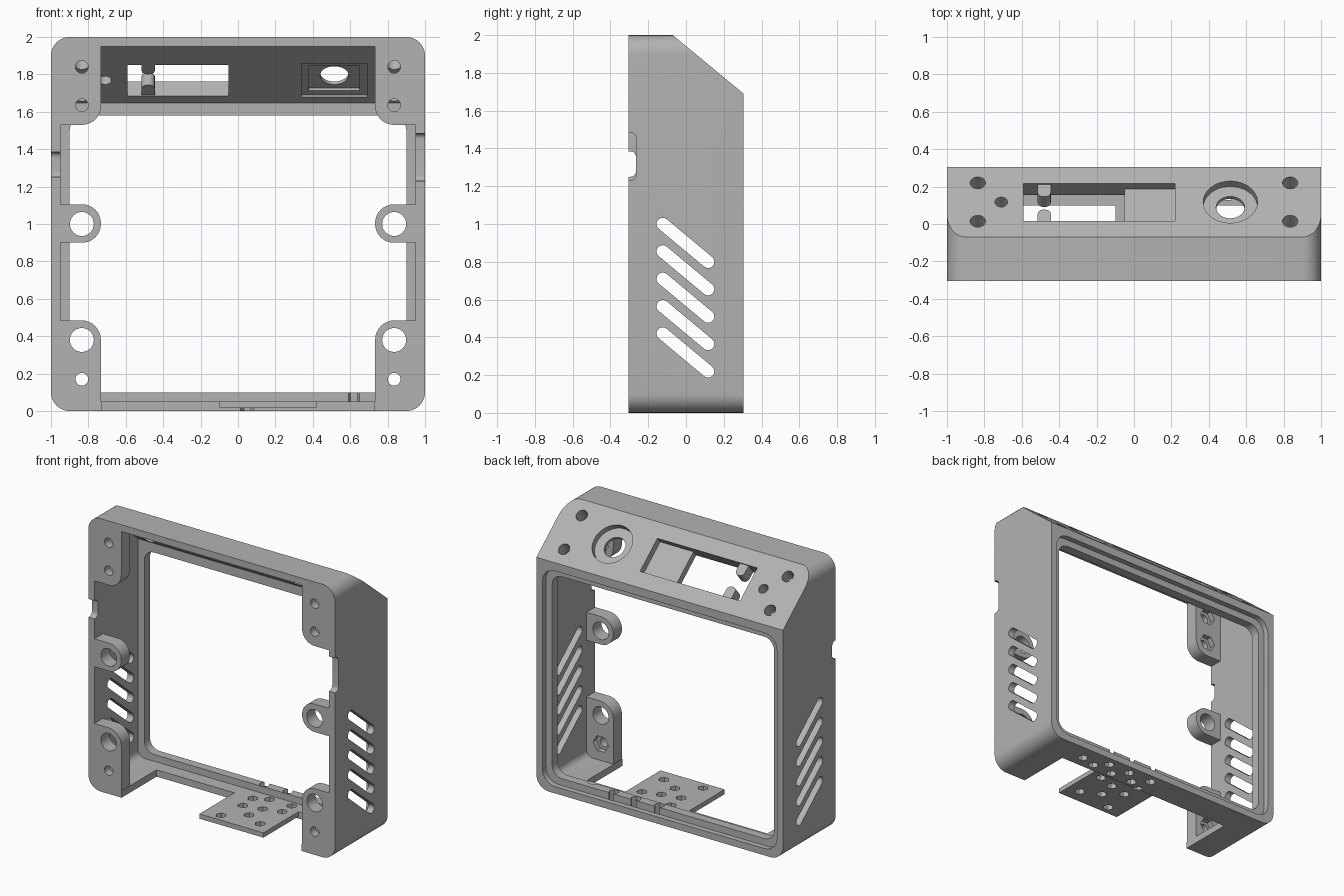
import bpy
import bmesh
from math import sin, cos, pi, atan2, radians
from mathutils import Matrix, Vector

if "Cube" in bpy.data.objects:
    bpy.data.objects.remove(bpy.data.objects["Cube"], do_unlink=True)

grey = bpy.data.materials.new("matte grey")
grey.use_nodes = True
grey.diffuse_color = (0.45, 0.45, 0.45, 1)
grey.node_tree.nodes["Principled BSDF"].inputs["Base Color"].default_value = (0.45, 0.45, 0.45, 1)

F, B = -0.305, 0.305                     # front and back planes
WALL, TILT = 0.05, atan2(0.31, 0.375)
PANEL_T = 0.1
# local frame of the sloped panel: z is its outward normal, origin on the outside
SLOPE = Matrix.Translation((0, 0.1175, 1.845)) @ Matrix.Rotation(-TILT, 4, "X")


def circle(x, y, r, n=32, turn=0.0):
    return [(x + r * cos(turn + 2 * pi * i / n), y + r * sin(turn + 2 * pi * i / n)) for i in range(n)]


def rect(x0, x1, y0, y1, radii=(0, 0, 0, 0), n=8):
    """Rectangle with a radius per corner: low-left, low-right, up-right, up-left."""
    if not isinstance(radii, tuple):
        radii = (radii,) * 4
    corners = [(x0, y0, 1, 1), (x1, y0, -1, 1), (x1, y1, -1, -1), (x0, y1, 1, -1)]
    pts = []
    for k, ((x, y, sx, sy), r) in enumerate(zip(corners, radii)):
        if r == 0:
            pts.append((x, y))
            continue
        for i in range(n + 1):
            a = pi + k * pi / 2 + i * pi / 2 / n
            pts.append((x + sx * r + r * cos(a), y + sy * r + r * sin(a)))
    return pts


def capsule(p, q, r, n=10):
    d = atan2(q[1] - p[1], q[0] - p[0])
    pts = []
    for c, start in ((q, d - pi / 2), (p, d + pi / 2)):
        pts += [(c[0] + r * cos(start + pi * i / n), c[1] + r * sin(start + pi * i / n)) for i in range(n + 1)]
    return pts


def prism(name, pts, axis, lo, hi, matrix=None):
    """Extrude a flat outline along an axis."""
    place = {"X": lambda a, b, t: (t, a, b),
             "Y": lambda a, b, t: (a, t, b),
             "Z": lambda a, b, t: (a, b, t)}[axis]
    bm = bmesh.new()
    face = bm.faces.new([bm.verts.new(place(a, b, lo)) for a, b in pts])
    out = bmesh.ops.extrude_face_region(bm, geom=[face])
    verts = [v for v in out["geom"] if isinstance(v, bmesh.types.BMVert)]
    bmesh.ops.translate(bm, verts=verts, vec=Vector(place(0, 0, hi - lo)))
    bmesh.ops.recalc_face_normals(bm, faces=bm.faces)
    if matrix:
        bm.transform(matrix)
    mesh = bpy.data.meshes.new(name)
    bm.to_mesh(mesh)
    bm.free()
    mesh.materials.append(grey)
    obj = bpy.data.objects.new(name, mesh)
    bpy.context.collection.objects.link(obj)
    return obj


def combine(target, tool, operation="DIFFERENCE"):
    mod = target.modifiers.new("cut", "BOOLEAN")
    mod.operation, mod.solver, mod.object = operation, "EXACT", tool
    bpy.context.view_layer.objects.active = target
    bpy.ops.object.modifier_apply(modifier=mod.name)
    bpy.data.objects.remove(tool, do_unlink=True)


def cut(target, pts, axis, lo, hi, matrix=None):
    combine(target, prism("cutter", pts, axis, lo, hi, matrix))


def finish(obj):
    bpy.ops.object.select_all(action="DESELECT")
    obj.select_set(True)
    bpy.context.view_layer.objects.active = obj
    bpy.ops.object.shade_smooth_by_angle(angle=radians(30))


# Shell: rounded prism with the upper back edge cut off at a slope
frame = prism("frame", rect(-1, 1, 0, 2, 0.1), "Y", F, B)
cut(frame, rect(-2, 2, -1, 1), "Z", 0, 1, SLOPE)

# Inner cavity, ending below the sloped panel
cavity = prism("cavity", rect(-0.95, 0.95, WALL, 1.95, 0.05), "Y", F - 0.1, 0.2)
cut(cavity, rect(-2, 2, -1, 1), "Z", -PANEL_T, 1, SLOPE)
combine(frame, cavity)

# Rear opening and the stepped recess around it
cut(frame, rect(-0.9, 0.9, 0.1, 1.58, 0.08), "Y", 0, 0.5)
cut(frame, rect(-0.95, 0.95, WALL, 1.63, 0.1), "Y", 0.265, 0.5)

# Floor cut back at the front, between the corner legs
cut(frame, rect(-0.73, 0.73, F - 0.1, 0.1), "Z", -0.1, 0.06)

# Slanted vents through both sides
for i in range(5):
    z = 1.0 - 0.145 * i
    cut(frame, capsule((-0.123, z), (0.117, z - 0.2), 0.033), "X", -1.2, 1.2)

# Cable notches in the front edges of the sides
cut(frame, rect(F - 0.1, -0.265, 1.23, 1.485, (0, 0.03, 0.03, 0)), "X", 0.9, 1.1)
cut(frame, rect(F - 0.1, -0.265, 1.25, 1.385, (0, 0.03, 0.03, 0)), "X", -1.1, -0.9)

# Sloped panel: screw holes, indicator hole, window and button seat
for x in (-0.835, 0.835):
    for v in (-0.133, 0.133):
        cut(frame, circle(x, v, 0.041), "Z", -0.15, 0.1, SLOPE)
cut(frame, circle(-0.71, 0, 0.034), "Z", -0.15, 0.1, SLOPE)
cut(frame, rect(-0.59, -0.05, -0.13, 0.13), "Z", -0.2, 0.1, SLOPE)
cut(frame, rect(-0.06, 0.22, -0.13, 0.13), "Z", -0.05, 0.1, SLOPE)
cut(frame, circle(0.515, 0, 0.145, 48), "Z", -0.045, 0.1, SLOPE)
cut(frame, circle(0.515, 0, 0.076), "Z", -0.2, 0.1, SLOPE)
cut(frame, rect(0.34, 0.69, -0.14, 0.14), "Z", -0.15, -0.085, SLOPE)
cut(frame, rect(0.38, 0.65, -0.105, 0.105), "Z", -0.15, -0.065, SLOPE)

# Tongue with a honeycomb of holes that also pierce the floor
tongue = prism("cable_tongue", rect(-0.1, 0.42, F, 0.11), "Z", 0.015, WALL)
holes = [(0.03, -0.24), (0.32, -0.2), (0.18, -0.13), (0.06, -0.03), (0.2, 0.0), (0.33, 0.04),
         (0.05, 0.1), (0.15, 0.15), (0.33, 0.15), (0.05, 0.235), (0.24, 0.235), (0.42, 0.235),
         (0.5, 0.16), (0.62, 0.19)]
for x, y in holes:
    if y < 0.145:
        cut(tongue, circle(x, y, 0.036, 6), "Z", -0.1, 0.2)
    if y > 0.06:
        cut(frame, circle(x, y, 0.036, 6), "Z", -0.1, 0.2)
finish(tongue)
finish(frame)

# Lugs reaching into the window from above and below
for label, v0, v1, radii in (("upper", 0.045, 0.135, (0.03, 0.03, 0, 0)),
                             ("lower", -0.135, -0.045, (0, 0, 0.03, 0.03))):
    finish(prism(label + "_window_lug", rect(-0.515, -0.445, v0, v1, radii),
                 "Z", -0.095, -0.01, SLOPE))

# Mounting tabs on both sides: (name, bottom, top, corner radii, [(hole height, radius, nut well)])
tabs = [("top", 1.53, 1.96, (0.1, 0, 0, 0), [(1.84, 0.034, True), (1.635, 0.034, True)]),
        ("middle", 0.9, 1.105, (0.1, 0, 0, 0.1), [(1.0, 0.064, False)]),
        ("bottom", 0.04, 0.485, (0, 0, 0, 0.105), [(0.38, 0.064, False), (0.17, 0.034, True)])]
for side, s in (("left", 1), ("right", -1)):
    for label, z0, z1, radii, bores in tabs:
        outline = [(s * x, z) for x, z in rect(0.733, 0.955, z0, z1, radii)]
        tab = prism(side + "_" + label + "_tab", outline, "Y", F, -0.205)
        for z, r, well in bores:
            cut(tab, circle(s * 0.835, z, r), "Y", F - 0.1, 0)
            if well:
                cut(tab, circle(s * 0.835, z, 0.062, 6), "Y", -0.245, 0)
        finish(tab)
